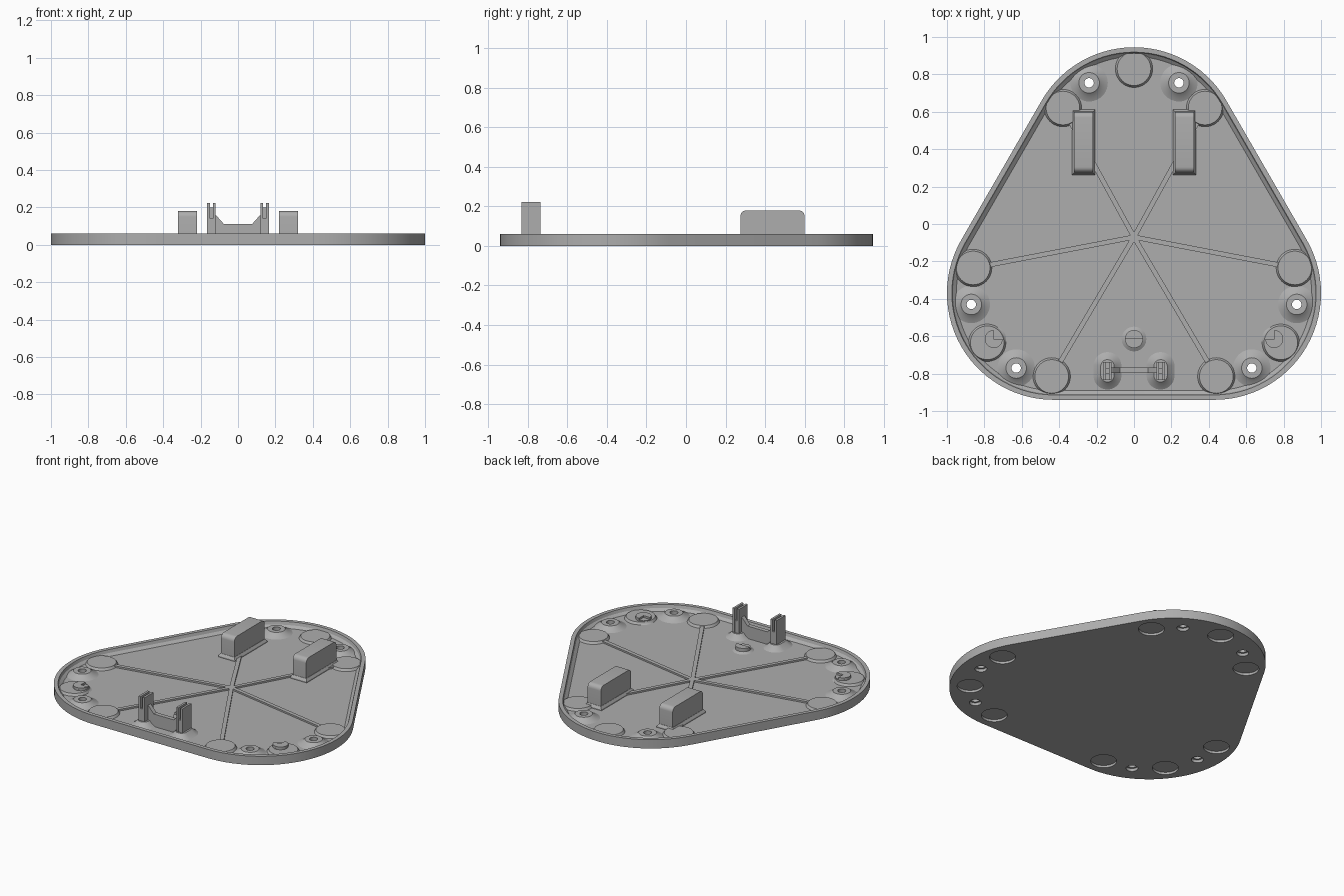
import bpy, bmesh
from math import cos, sin, pi, radians, atan2, hypot
from mathutils import Matrix, Vector

cube = bpy.data.objects.get("Cube")
if cube:
    bpy.data.objects.remove(cube, do_unlink=True)

grey = bpy.data.materials.new("plain grey")
grey.use_nodes = True
colour = (0.42, 0.42, 0.42, 1)
grey.diffuse_color = colour
grey.node_tree.nodes["Principled BSDF"].inputs["Base Color"].default_value = colour

FLOOR = 0.025
RIM = 0.06
CORNERS = [(0.43, -0.37), (0, 0.375), (-0.43, -0.37)]
PADS = [(0, 0.83)] + [(s * x, y) for s in (1, -1) for x, y in
        ((0.38, 0.62), (0.86, -0.235), (0.785, -0.635), (0.44, -0.815))]
SCREWS = [(s * x, y) for s in (1, -1) for x, y in
          ((0.24, 0.755), (0.87, -0.43), (0.63, -0.77))]


def finish(name, bm, smooth=True):
    bmesh.ops.recalc_face_normals(bm, faces=bm.faces)
    mesh = bpy.data.meshes.new(name)
    bm.to_mesh(mesh)
    bm.free()
    mesh.materials.append(grey)
    obj = bpy.data.objects.new(name, mesh)
    bpy.context.collection.objects.link(obj)
    if smooth:
        bpy.ops.object.select_all(action='DESELECT')
        obj.select_set(True)
        bpy.context.view_layer.objects.active = obj
        bpy.ops.object.shade_smooth_by_angle(angle=radians(30))
    return obj


def loft(bm, loops, closed=False):
    """Skin rings of points; cap the ends, or join last to first."""
    rings = [[bm.verts.new(p) for p in loop] for loop in loops]
    n = len(rings[0])
    pairs = list(zip(rings, rings[1:])) + ([(rings[-1], rings[0])] if closed else [])
    for a, b in pairs:
        for i in range(n):
            bm.faces.new((a[i], a[(i + 1) % n], b[(i + 1) % n], b[i]))
    if not closed:
        bm.faces.new(rings[0][::-1])
        bm.faces.new(rings[-1])


def lathe(bm, x, y, profile, closed=False, n=40):
    loft(bm, [[(x + r * cos(2 * pi * i / n), y + r * sin(2 * pi * i / n), z)
               for i in range(n)] for r, z in profile], closed)


def box(bm, x0, x1, y0, y1, z0, z1):
    loft(bm, [[(x0, y0, z), (x1, y0, z), (x1, y1, z), (x0, y1, z)] for z in (z0, z1)])


def outline(inset, z, steps=28):
    pts = []
    for k, (cx, cy) in enumerate(CORNERS):
        for i in range(steps + 1):
            a = radians(-90 + 120 * k + 120 * i / steps)
            pts.append((cx + (0.57 - inset) * cos(a), cy + (0.57 - inset) * sin(a), z))
    return pts


# Tray: rounded triangle with a raised rim and sloped inner foot
bm = bmesh.new()
loft(bm, [outline(0, 0), outline(0, RIM), outline(0.026, RIM),
          outline(0.032, 0.04), outline(0.05, FLOOR)])
tray = finish("tray", bm, False)

# Cutter: foot recesses and screw holes in the underside
bm = bmesh.new()
for x, y in PADS:
    lathe(bm, x, y, [(0.08, -0.02), (0.08, 0.016)])
for x, y in SCREWS:
    lathe(bm, x, y, [(0.037, -0.02), (0.037, 0.1)])
cutter = finish("underside_cutter", bm, False)
cutter.hide_render = True
cut = tray.modifiers.new("recesses", 'BOOLEAN')
cut.operation = 'DIFFERENCE'
cut.solver = 'EXACT'
cut.object = cutter
bpy.context.view_layer.objects.active = tray
bpy.ops.object.modifier_apply(modifier=cut.name)
bpy.data.objects.remove(cutter, do_unlink=True)
tray.select_set(True)
bpy.ops.object.shade_smooth_by_angle(angle=radians(30))

# Round pads above the foot recesses
bm = bmesh.new()
for x, y in PADS:
    lathe(bm, x, y, [(0.1, FLOOR - 0.005), (0.1, FLOOR), (0.09, 0.04)])
finish("foot_pads", bm)

# Conical screw bosses with open holes
bm = bmesh.new()
for x, y in SCREWS:
    lathe(bm, x, y, [(0.025, 0.02), (0.1, 0.02), (0.1, FLOOR), (0.075, 0.036),
                     (0.055, 0.053), (0.025, 0.053)], closed=True)
finish("screw_bosses", bm)

# Stiffening ribs radiating to six of the pads
bm = bmesh.new()
hub = Vector((0, -0.07))
for x, y in [p for p in PADS if p[0] and abs(p[0]) != 0.785]:
    d = Vector((x, y)) - hub
    part = bmesh.new()
    for half, z0, z1 in ((0.013, 0.02, 0.036),):
        box(part, 0, d.length - 0.08, -half, half, z0, z1)
    part.transform(Matrix.Translation((hub.x, hub.y, 0)) @ Matrix.Rotation(atan2(d.y, d.x), 4, 'Z'))
    temp = bpy.data.meshes.new("rib")
    part.to_mesh(temp)
    part.free()
    bm.from_mesh(temp)
    bpy.data.meshes.remove(temp)
finish("ribs", bm, False)

# Two tall blocks with rounded top ends and flared feet
for side, s in (("left", 1), ("right", -1)):
    bm = bmesh.new()
    r, y0, y1, top = 0.03, 0.275, 0.60, 0.18
    profile = [(y0, 0.02), (y1, 0.02)]
    for cy, start in ((y1 - r, 0), (y0 + r, 90)):
        profile += [(cy + r * cos(radians(start + 15 * i)),
                     top - r + r * sin(radians(start + 15 * i))) for i in range(7)]
    loft(bm, [[(s * x, y, z) for y, z in profile] for x in (0.22, 0.32)])
    loft(bm, [[(s * x, y, z) for x, y in ((0.22 - g, y0 - g), (0.32 + g, y0 - g),
                                          (0.32 + g, y1 + g), (0.22 - g, y1 + g))]
              for g, z in ((0.012, 0.02), (0.012, FLOOR + 0.008), (0.002, 0.048))])
    finish(side + "_block", bm)

# Grooved posts on flared oval feet
for side, s in (("left", 1), ("right", -1)):
    bm = bmesh.new()
    cx, cy = s * 0.142, -0.785
    loops = []
    for w, l, z in ((0.075, 0.1, 0.02), (0.075, 0.1, FLOOR), (0.055, 0.08, 0.038),
                    (0.036, 0.06, 0.058)):
        loops.append([(cx + w * cos(a), cy + (l - w) * (1 if sin(a) > 0 else -1) + w * sin(a), z)
                      for a in [2 * pi * (i + 0.5) / 32 for i in range(32)]])
    loft(bm, loops)
    finish(side + "_post_foot", bm)
    bm = bmesh.new()
    for dx in (-0.0155, 0.0155):
        box(bm, cx + dx - 0.0075, cx + dx + 0.0075, cy - 0.048, cy + 0.048, 0.03, 0.222)
    box(bm, cx - 0.009, cx + 0.009, cy - 0.014, cy + 0.014, 0.03, 0.2)
    box(bm, cx - 0.009, cx + 0.009, cy - 0.046, cy + 0.046, 0.03, 0.14)
    finish(side + "_post", bm, False)

# Web between the posts, dipping in the middle
bm = bmesh.new()
profile = [(-0.125, 0.02), (0.125, 0.02), (0.125, 0.16), (0.115, 0.155), (0.075, 0.11),
           (-0.075, 0.11), (-0.115, 0.155), (-0.125, 0.16)]
loft(bm, [[(x, y, z) for x, z in profile] for y in (-0.797, -0.768)])
finish("post_web", bm, False)

# Stepped locating pins: a round base and a raised sector on top
for name, x, y, start, sweep in (("centre_pin", 0, -0.615, 0, 180),
                                 ("left_pin", 0.75, -0.615, 180, 270),
                                 ("right_pin", -0.75, -0.615, 90, 270)):
    bm = bmesh.new()
    lathe(bm, x, y, [(0.066, 0.02), (0.066, FLOOR), (0.048, 0.036), (0.048, 0.046)])
    ring = [(x + 0.048 * cos(radians(start + sweep * i / 20)),
             y + 0.048 * sin(radians(start + sweep * i / 20))) for i in range(21)]
    loft(bm, [[(px, py, z) for px, py in [(x, y)] + ring] for z in (0.04, 0.059)])
    finish(name, bm)
